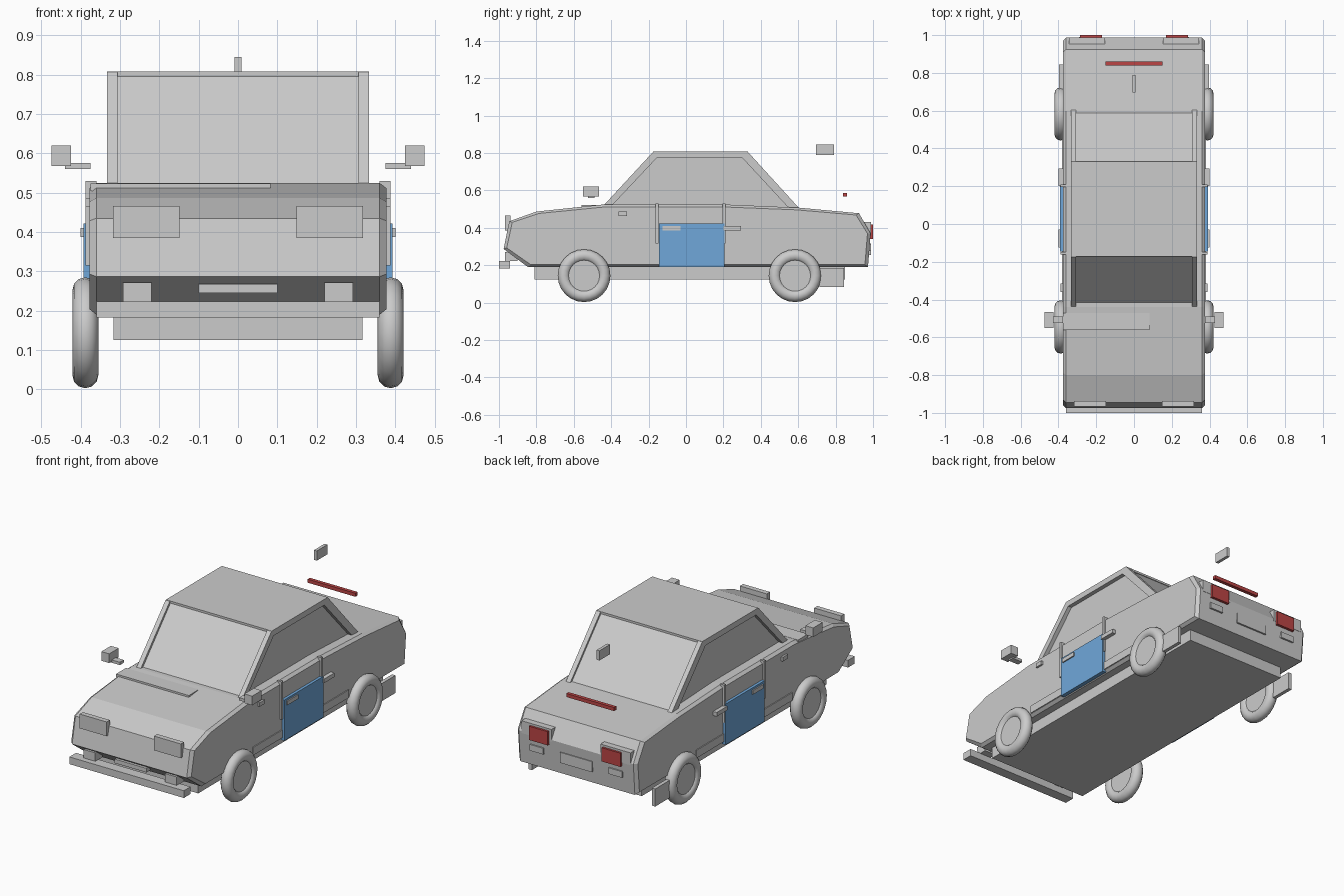
import bpy, bmesh, math
from mathutils import Matrix

if "Cube" in bpy.data.objects:
    bpy.data.objects.remove(bpy.data.objects["Cube"])


def material(name, rgb):
    m = bpy.data.materials.new(name)
    m.diffuse_color = (*rgb, 1)
    m.use_nodes = True
    m.node_tree.nodes["Principled BSDF"].inputs["Base Color"].default_value = m.diffuse_color
    return m


GREY = material("light_grey", (0.6, 0.6, 0.6))
BLUE = material("door_blue", (0.16, 0.39, 0.70))
RED = material("lamp_red", (0.5, 0.06, 0.06))


def finish(name, bm, mat):
    bmesh.ops.recalc_face_normals(bm, faces=bm.faces)
    me = bpy.data.meshes.new(name)
    bm.to_mesh(me)
    bm.free()
    me.materials.append(mat)
    ob = bpy.data.objects.new(name, me)
    bpy.context.collection.objects.link(ob)
    return ob


def box(name, x, y, z, mat=GREY, pair=False):
    """Box from (min, max) ranges, optionally repeated on the other side."""
    bm = bmesh.new()
    for s in ((1, -1) if pair else (1,)):
        c = [sum(x) / 2 * s, sum(y) / 2, sum(z) / 2]
        size = [r[1] - r[0] for r in (x, y, z)]
        bmesh.ops.create_cube(bm, size=1, matrix=Matrix.Translation(c) @ Matrix.Diagonal((*size, 1)))
    return finish(name, bm, mat)


def loft(name, sections, mat=GREY):
    """Closed solid through (x, [(y, z), ...]) sections."""
    bm = bmesh.new()
    rings = [[bm.verts.new((x, y, z)) for y, z in pts] for x, pts in sections]
    n = len(rings[0])
    for a, b in zip(rings, rings[1:]):
        for i in range(n):
            bm.faces.new((a[i], a[(i + 1) % n], b[(i + 1) % n], b[i]))
    bm.faces.new(rings[0])
    bm.faces.new(rings[-1])
    return finish(name, bm, mat)


# Body shell with chamfered sides
prof = [(-0.975, 0.287), (-0.845, 0.19), (0.973, 0.19), (0.987, 0.37), (0.925, 0.478), (0.6, 0.508),
        (0.2, 0.525), (-0.44, 0.525), (-0.80, 0.487), (-0.945, 0.435)]
inner = [(y * 0.983, 0.36 + (z - 0.36) * 0.92) for y, z in prof]
loft("body", [(-0.377, inner), (-0.36, prof), (0.36, prof), (0.377, inner)])

# Cabin glass core, roof and side window frames
core = [(-0.425, 0.515), (-0.165, 0.80), (0.322, 0.80), (0.59, 0.505)]
loft("cabin_glass", [(-0.309, core), (0.309, core)])
box("roof", (-0.333, 0.333), (-0.172, 0.33), (0.796, 0.808))
outer = [(-0.445, 0.515), (-0.175, 0.807), (0.33, 0.807), (0.605, 0.505)]
hole = [(-0.40, 0.515), (-0.155, 0.775), (0.30, 0.775), (0.55, 0.505)]
for side, s in (("right", 1), ("left", -1)):
    for part, i in (("front_pillar", 0), ("roof_rail", 1), ("rear_pillar", 2)):
        strip = [outer[i], outer[i + 1], hole[i + 1], hole[i]]
        loft(f"{part}_{side}", [(0.306 * s, strip), (0.333 * s, strip)])

# Underside tray and sills
box("floor_tray", (-0.317, 0.317), (-0.81, 0.85), (0.125, 0.20))
box("sill", (0.36, 0.382), (-0.41, 0.45), (0.205, 0.25), pair=True)

# Doors and their trim
box("door", (0.37, 0.393), (-0.145, 0.205), (0.19, 0.422), BLUE, True)
for n, y in (("front", -0.155), ("rear", 0.203)):
    box(n + "_door_post", (0.36, 0.388), (y - 0.007, y + 0.007), (0.315, 0.53), pair=True)
for n, y in (("front", -0.125), ("rear", 0.2)):
    box(n + "_door_handle", (0.37, 0.40), (y, y + 0.095), (0.387, 0.41), pair=True)
box("side_marker", (0.37, 0.388), (-0.36, -0.315), (0.464, 0.487), pair=True)
box("mud_flap", (0.377, 0.398), (0.715, 0.845), (0.085, 0.185), pair=True)

# Mirrors
box("mirror", (0.425, 0.474), (-0.55, -0.465), (0.568, 0.62), pair=True)
box("mirror_arm", (0.375, 0.44), (-0.525, -0.49), (0.56, 0.576), pair=True)

# Front end
box("front_bumper", (-0.36, 0.36), (-1.0, -0.94), (0.183, 0.224))
box("bumper_mount", (0.22, 0.292), (-0.968, -0.90), (0.222, 0.272), pair=True)
box("front_plate", (-0.1, 0.1), (-0.965, -0.93), (0.245, 0.268))
box("headlight", (0.149, 0.318), (-0.967, -0.938), (0.385, 0.466), pair=True)
box("cowl_vent", (-0.375, 0.083), (-0.56, -0.47), (0.505, 0.523))

# Rear end
box("tail_lamp_frame", (0.154, 0.343), (0.95, 0.988), (0.36, 0.43), pair=True)
box("tail_lamp", (0.17, 0.287), (0.965, 1.0), (0.34, 0.418), RED, True)
box("rear_reflector", (0.205, 0.29), (0.96, 0.99), (0.275, 0.31), pair=True)
box("rear_plate", (-0.1, 0.1), (0.96, 0.988), (0.255, 0.315))
box("brake_light_bar", (-0.15, 0.15), (0.84, 0.86), (0.567, 0.587), RED)
box("antenna_fin", (-0.009, 0.009), (0.695, 0.79), (0.79, 0.845))

# Wheels: ring tyre with a recessed hub disc
for n, y in (("front", -0.545), ("rear", 0.583)):
    for side, s in (("right", 1), ("left", -1)):
        loc = (0.388 * s, y, 0.144)
        bpy.ops.mesh.primitive_torus_add(major_segments=24, minor_segments=12, major_radius=0.108,
                                         minor_radius=0.033, location=loc, rotation=(0, math.pi / 2, 0))
        tyre = bpy.context.object
        tyre.name = f"{n}_tyre_{side}"
        bpy.ops.object.shade_smooth()
        tyre.data.materials.append(GREY)
        bpy.ops.mesh.primitive_cylinder_add(vertices=24, radius=0.085, depth=0.04, location=loc,
                                            rotation=(0, math.pi / 2, 0))
        hub = bpy.context.object
        hub.name = f"{n}_hub_{side}"
        hub.data.materials.append(GREY)
